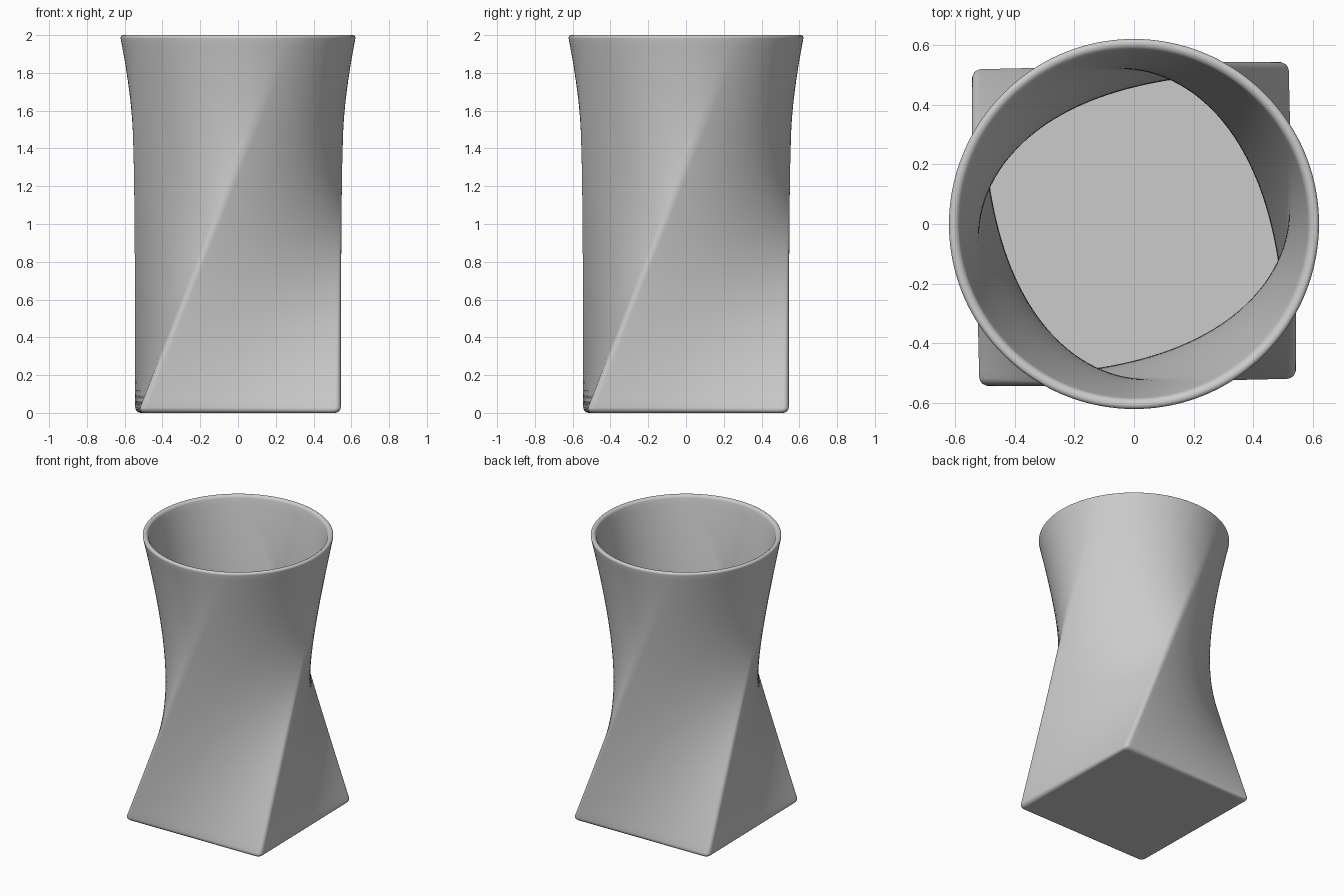
import bpy
import bmesh
from math import sin, cos, pi, radians

old = bpy.data.objects.get("Cube")
if old:
    bpy.data.objects.remove(old, do_unlink=True)

HEIGHT = 2.0
HALF = 0.537        # half side of the square base
RADIUS = 0.625      # radius of the round mouth
CORNER = 0.03       # rounding of the upright corners at the base
WALL = 0.036
FLOOR = 0.04
BASE_TURN = radians(0.8)
TOP_TURN = radians(71.5)

# Steps along one side, from -1 to 1, denser around the rounded corner
edge = 1 - CORNER / HALF
steps = [edge * (-1 + 2 * i / 40) for i in range(41)]
steps += [edge + (1 - edge) * i / 4 for i in range(1, 5)]
steps = [edge - 1 - edge + (1 - edge) * i / 4 for i in range(1, 4)] + steps


def turn(x, y, a):
    return x * cos(a) - y * sin(a), x * sin(a) + y * cos(a)


def base_point(s, inset):
    """Point on the front side of a rounded square."""
    half = HALF - inset
    flat = half - CORNER
    u = abs(s) * half
    if abs(s) <= edge:
        x, y = flat * abs(s) / edge, half
    else:
        a = (abs(s) - edge) / (1 - edge) * pi / 4
        x, y = flat + CORNER * sin(a), flat + CORNER * cos(a)
    return (x if s >= 0 else -x), -y


def section(z, inset):
    """Ring blended straight from the square base to the turned circle."""
    t = z / HEIGHT
    ring = []
    for side in range(4):
        for s in steps:
            bx, by = turn(*base_point(s, inset), BASE_TURN + side * pi / 2)
            tx, ty = turn(0, inset - RADIUS, TOP_TURN + (side + s / 2) * pi / 2)
            ring.append((bx + (tx - bx) * t, by + (ty - by) * t, z))
    return ring


# Wall outline as height and inset: bottom edge, outside, rim, inside, floor
lip = WALL / 2
outline = [(0, 0.045)]
outline += [(0.03 * (1 - cos(a)), 0.03 * (1 - sin(a))) for a in [i * pi / 12 for i in range(7)]]
outline += [(0.03 + (HEIGHT - lip - 0.03) * i / 48, 0) for i in range(1, 48)]
outline += [(HEIGHT - lip + lip * sin(a), lip - lip * cos(a)) for a in [i * pi / 12 for i in range(13)]]
outline += [(HEIGHT - lip + (FLOOR - HEIGHT + lip) * i / 48, WALL) for i in range(1, 49)]

bm = bmesh.new()
rings = [[bm.verts.new(p) for p in section(z, d)] for z, d in outline]
for low, high in zip(rings, rings[1:]):
    for i in range(len(low)):
        j = (i + 1) % len(low)
        bm.faces.new((low[i], low[j], high[j], high[i]))
bm.faces.new(rings[0][::-1])
bm.faces.new(rings[-1])

mesh = bpy.data.meshes.new("twisted_cup")
bm.to_mesh(mesh)
bm.free()
cup = bpy.data.objects.new("twisted_cup", mesh)
bpy.context.collection.objects.link(cup)

# Plain grey
grey = bpy.data.materials.new("plain_grey")
grey.use_nodes = True
colour = (0.6, 0.6, 0.6, 1)
grey.diffuse_color = colour
grey.node_tree.nodes["Principled BSDF"].inputs["Base Color"].default_value = colour
mesh.materials.append(grey)

bpy.ops.object.select_all(action="DESELECT")
cup.select_set(True)
bpy.context.view_layer.objects.active = cup
bpy.ops.object.shade_smooth_by_angle(angle=radians(40))
